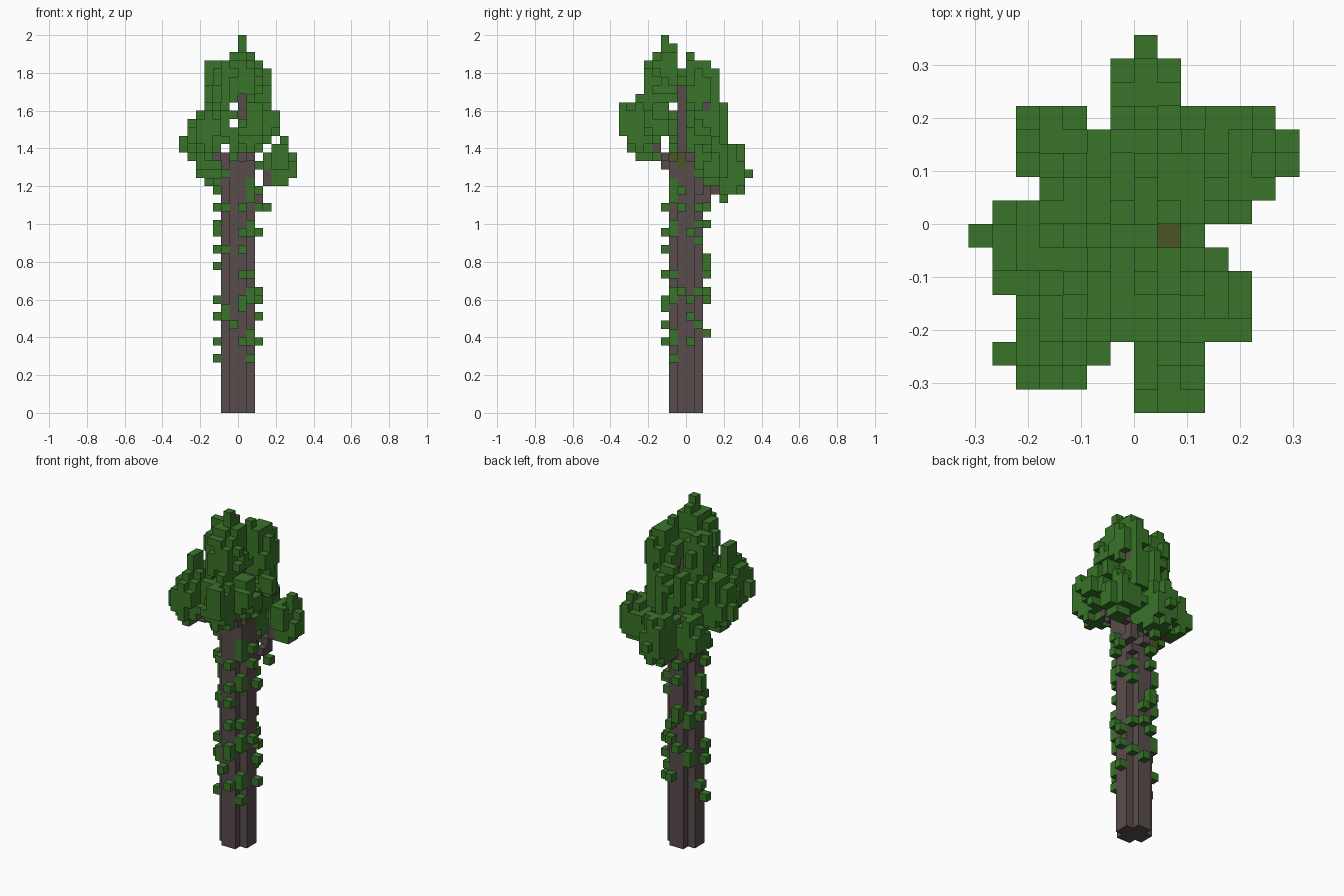
import bpy, bmesh, random
from mathutils import Vector

random.seed(4)
CELL = 2 / 45

default = bpy.data.objects.get("Cube")
if default:
    bpy.data.objects.remove(default, do_unlink=True)


def make_material(name, r, g, b):
    mat = bpy.data.materials.new(name)
    mat.use_nodes = True
    mat.diffuse_color = (r, g, b, 1)
    mat.node_tree.nodes["Principled BSDF"].inputs["Base Color"].default_value = (r, g, b, 1)
    return mat


leaf_green = make_material("leaf green", .04, .174, .022)
bark_brown = make_material("bark brown", .1, .073, .073)
moss_olive = make_material("moss olive", .07, .09, .018)


def box(x0, x1, y0, y1, z0, z1):
    return {(x, y, z) for x in range(x0, x1) for y in range(y0, y1) for z in range(z0, z1)}


def blob(center, radii):
    """Cells inside a ragged ellipsoid."""
    lo = [int(c - r) - 2 for c, r in zip(center, radii)]
    hi = [int(c + r) + 2 for c, r in zip(center, radii)]
    cells = set()
    for cell in sorted(box(lo[0], hi[0], lo[1], hi[1], lo[2], hi[2])):
        d = sum(((p + .5 - c) / r) ** 2 for p, c, r in zip(cell, center, radii))
        if d < random.uniform(.62, 1.1):
            cells.add(cell)
    return cells


def line(start, end):
    a, b = Vector(start), Vector(end)
    steps = int(2 * (b - a).length)
    return {tuple(round(v) for v in a.lerp(b, i / steps)) for i in range(steps + 1)}


# Trunk: square with notched corners, narrowing to a thin leader
trunk = box(-2, 2, -1, 1, 0, 30) | box(-1, 1, -2, 2, 0, 30)
trunk |= box(-1, 1, -1, 1, 30, 32) | box(0, 1, -1, 0, 32, 39)
moss = box(1, 2, -1, 0, 29, 31) | box(-1, 0, -2, -1, 30, 31) | box(-2, -1, 1, 2, 25, 28)
trunk -= moss

# Branches reaching into the leaf clusters
branches = set()
for start, end in [((1, 1, 24), (4, 3, 29)), ((0, 2, 25), (0, 5, 28)),
                   ((-2, 1, 26), (-3, 3, 28)), ((-1, -2, 28), (-4, -5, 32)),
                   ((1, -2, 28), (1, -4, 32)), ((-2, -1, 29), (-4, -1, 32)),
                   ((0, 0, 31), (2, 2, 37))]:
    branches |= line(start, end)
branches -= trunk | moss

# Leaf clusters: centre and radii in cells
crown_shapes = {
    "top": ((.2, -2.7, 39.3), (2.8, 2.4, 3.8)),
    "side_top": ((-2.5, .8, 38.7), (1.6, 2, 3.5)),
    "back_top": ((2.1, 1.8, 38.5), (2, 2.2, 3.5)),
    "back_middle": ((0, 3.1, 35), (2.2, 2, 3)),
    "inner_side": ((-2, 1.2, 34), (2.2, 1.9, 3.2)),
    "inner_back": ((2, 2, 33.5), (2, 2.3, 3)),
    "inner_front": ((-1, -3.8, 33.5), (2.2, 1.8, 3.3)),
    "side_middle": ((-3.6, -1, 32.7), (2.7, 2.4, 4.2)),
    "front_corner": ((-3.6, -5, 33.5), (1.9, 2.2, 3.7)),
    "front_middle": ((1.4, -5.4, 34.2), (1.9, 2.7, 4)),
    "side_front": ((2.8, -3.2, 34.4), (2.3, 2.2, 2.8)),
    "side_low": ((5, 3.3, 29.5), (2.2, 2, 2.8)),
    "back_low": ((.5, 5, 29), (1.8, 2.4, 4)),
    "back_inner": ((.5, 2.8, 29.5), (1.7, 1.7, 3)),
    "back_corner": ((-3.3, 3.4, 29.5), (1.8, 1.9, 2.9)),
}
foliage = set()
for shape in crown_shapes.values():
    foliage |= blob(*shape)
# Top shoots and side tips
foliage |= box(0, 1, -3, -2, 42, 45) | box(0, 1, -2, -1, 42, 44) | box(-1, 2, -3, -1, 41, 43)
foliage |= box(-3, -2, 0, 2, 40, 42) | box(-7, -6, -1, 0, 31, 33) | box(-6, -5, -6, -5, 32, 34)
foliage |= box(0, 1, 7, 8, 28, 29) | box(3, 5, 0, 1, 34, 36) | box(1, 3, -8, -7, 33, 37)
foliage |= box(5, 6, 3, 4, 32, 33) | box(1, 3, 0, 3, 40, 42) | box(1, 2, 0, 1, 42, 43)
foliage |= box(-1, 1, -5, -3, 41, 42) | box(2, 3, 2, 4, 39, 41) | box(2, 4, 3, 5, 29, 30)
foliage |= box(-4, -3, -5, -3, 35, 39) | box(0, 1, 0, 1, 38, 40) | box(4, 6, 1, 2, 30, 32)
# Openings through the crown, and the outer limit
foliage = {(x, y, z) for x, y, z in foliage
           if not (x == -1 and z in (34, 36)) and not (y == -3 and z in (30, 31, 32))
           and not (x == -2 and z == 31) and not (x == 0 and y < -1 and z in (35, 36, 37))
           and not (y == -1 and x > 0 and 33 <= z < 38)
           and -7 <= x < 7 and -8 <= y < 8 and z < 45}
foliage -= trunk | moss | branches

# Small leaves climbing the trunk, on the four sides and in the notches
ivy = set()
for z in (8, 11, 13, 17, 19, 21, 22, 24):
    ivy.add((-3, random.choice((-1, 0)), z))
for z in (8, 11, 13, 14, 21, 24):
    ivy.add((2, random.choice((-1, 0)), z))
for z in (8, 10, 12, 13, 16, 19, 21, 24):
    ivy.add((random.choice((-1, 0)), -3, z))
for z in (9, 13, 14, 16, 17, 18, 22, 24):
    ivy.add((random.choice((-1, 0)), 2, z))
ivy |= {(-3, -1, 6), (1, -2, 6), (3, 1, 24), (-3, 0, 26), (-3, -1, 27), (-4, 0, 27), (2, -1, 26)}
for x in (-2, 1):
    for y in (-2, 1):
        ivy |= {(x, y, z) for z in range(8, 30) if random.random() < .27}
ivy -= trunk | moss | branches | foliage

solid = trunk | moss | branches | foliage | ivy


def voxel_object(name, cells, mat):
    """Mesh of the exposed cell faces."""
    bm = bmesh.new()
    corners = {}

    def corner(p):
        key = tuple(p)
        if key not in corners:
            corners[key] = bm.verts.new(Vector(key) * CELL)
        return corners[key]

    for cell in sorted(cells):
        for axis in range(3):
            for side in (0, 1):
                step = [0, 0, 0]
                step[axis] = 2 * side - 1
                if tuple(c + s for c, s in zip(cell, step)) in solid:
                    continue
                ring = []
                for i, j in ((0, 0), (1, 0), (1, 1), (0, 1)):
                    p = list(cell)
                    p[axis] += side
                    p[(axis + 1) % 3] += i
                    p[(axis + 2) % 3] += j
                    ring.append(corner(p))
                bm.faces.new(ring if side else ring[::-1])
    mesh = bpy.data.meshes.new(name)
    bm.to_mesh(mesh)
    bm.free()
    mesh.materials.append(mat)
    bpy.context.collection.objects.link(bpy.data.objects.new(name, mesh))


voxel_object("trunk", trunk, bark_brown)
voxel_object("trunk_moss", moss, moss_olive)
voxel_object("branches", branches, bark_brown)
voxel_object("crown_leaves", foliage, leaf_green)
voxel_object("trunk_leaves", ivy, leaf_green)
